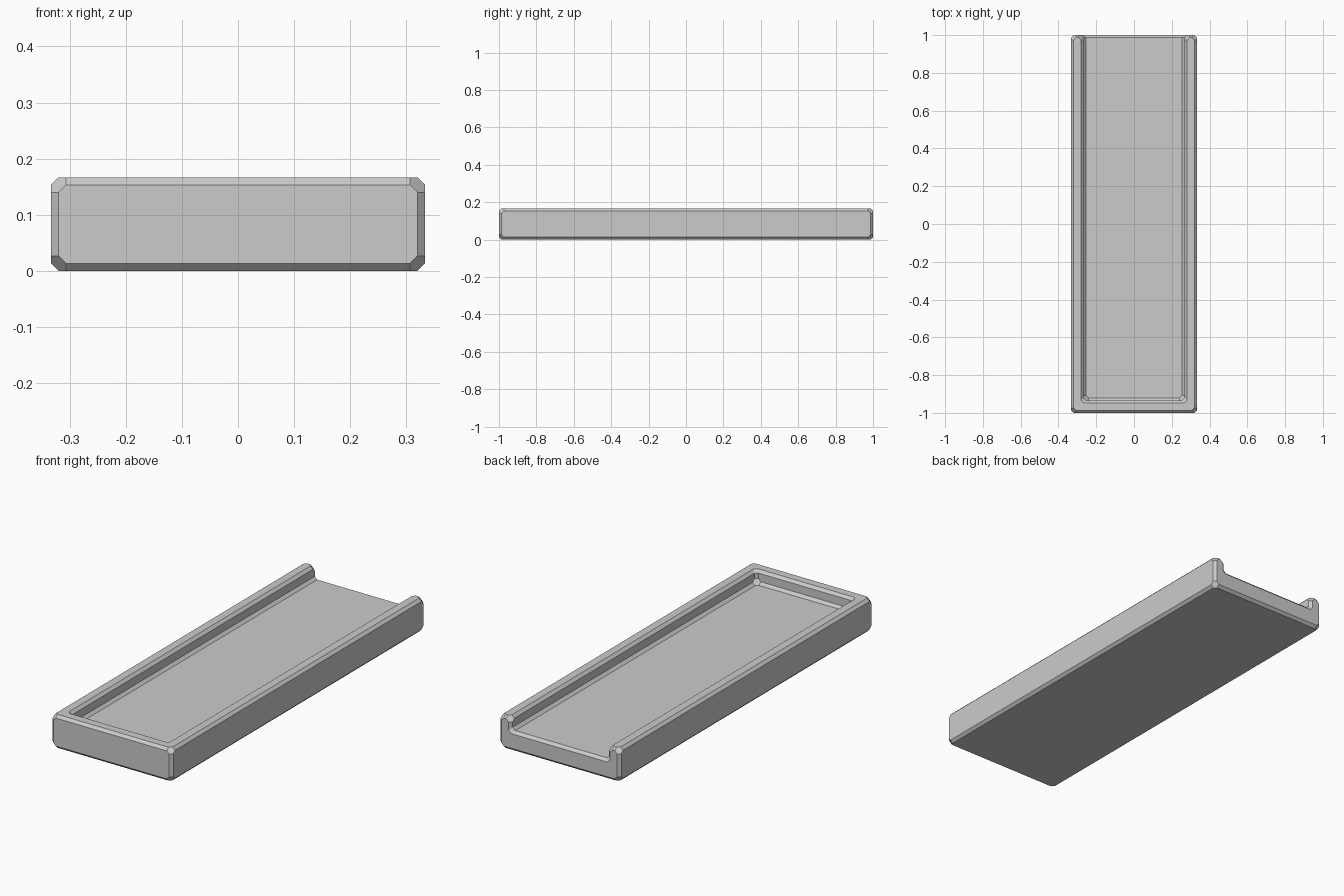
import bpy, bmesh, math
from itertools import permutations

if "Cube" in bpy.data.objects:
    bpy.data.objects.remove(bpy.data.objects["Cube"])

# Overall size: half width, half length, height; chamfer size
W, L, H, C = 1 / 3, 1.0, 1 / 6, 1 / 75
# Channel: half width, front wall position, floor height
A, B, F = 4 / 15, 14 / 15, 0.1
FAR_Y, FAR_Z = 1.1, 0.3

grey = bpy.data.materials.new("grey")
grey.diffuse_color = (0.6, 0.6, 0.6, 1)
grey.use_nodes = True
grey.node_tree.nodes["Principled BSDF"].inputs["Base Color"].default_value = grey.diffuse_color


def hull(name, points):
    """Convex solid around the points, with flat faces merged."""
    bm = bmesh.new()
    for p in points:
        bm.verts.new(p)
    bmesh.ops.convex_hull(bm, input=bm.verts[:])
    bmesh.ops.dissolve_limit(bm, angle_limit=math.radians(0.5),
                             verts=bm.verts[:], edges=bm.edges[:])
    bmesh.ops.recalc_face_normals(bm, faces=bm.faces[:])
    mesh = bpy.data.meshes.new(name)
    bm.to_mesh(mesh)
    bm.free()
    mesh.materials.append(grey)
    ob = bpy.data.objects.new(name, mesh)
    bpy.context.collection.objects.link(ob)
    return ob


def cut(target, cutter):
    """Subtract the cutter and remove it."""
    mod = target.modifiers.new("cut", 'BOOLEAN')
    mod.operation, mod.solver, mod.object = 'DIFFERENCE', 'EXACT', cutter
    bpy.context.view_layer.objects.active = target
    bpy.ops.object.modifier_apply(modifier=mod.name)
    bpy.data.objects.remove(cutter)


corner = list(permutations((0, C, 2 * C)))  # six-sided chamfered corner

# Outer block with chamfered edges and corners
tray = hull("tray", [(sx * (W - i), sy * (L - j), k if low else H - k)
                     for sx in (-1, 1) for sy in (-1, 1) for low in (0, 1)
                     for i, j, k in corner])

# Channel, open at the back, with chamfered inside edges
pts = []
for s in (-1, 1):
    pts += [(s * (A - i), -B + j, F + k) for i, j, k in corner]
    for i, j in ((0, C), (C, 0)):
        pts += [(s * (A - i), -B + j, FAR_Z), (s * (A - i), FAR_Y, F + j)]
    pts.append((s * A, FAR_Y, FAR_Z))
cut(tray, hull("channel", pts))

# Chamfer along the inner rim
pts = []
for t in (-C, 2 * C):
    for s in (-1, 1):
        z = H - C + t
        pts += [(s * (A + t), -B - t + C, z), (s * (A + t - C), -B - t, z),
                (s * (A + t), FAR_Y, z)]
cut(tray, hull("rim_chamfer", pts))

# Chamfer around the open back end
pts = []
for t in (-C, 2 * C):
    for s in (-1, 1):
        y = L - C + t
        pts += [(s * (A + t), y, F - t + C), (s * (A + t - C), y, F - t),
                (s * (A + t), y, FAR_Z)]
cut(tray, hull("end_chamfer", pts))

# Inner top corners of the two wall ends
e = 0.01
for s in (-1, 1):
    tip = 3 * C + 2 * e
    offs = [(-e, -e, -e), (tip, -e, -e), (-e, tip, -e), (-e, -e, tip)]
    cut(tray, hull("end_corner", [(s * (A + u), L - v, H - w) for u, v, w in offs]))
